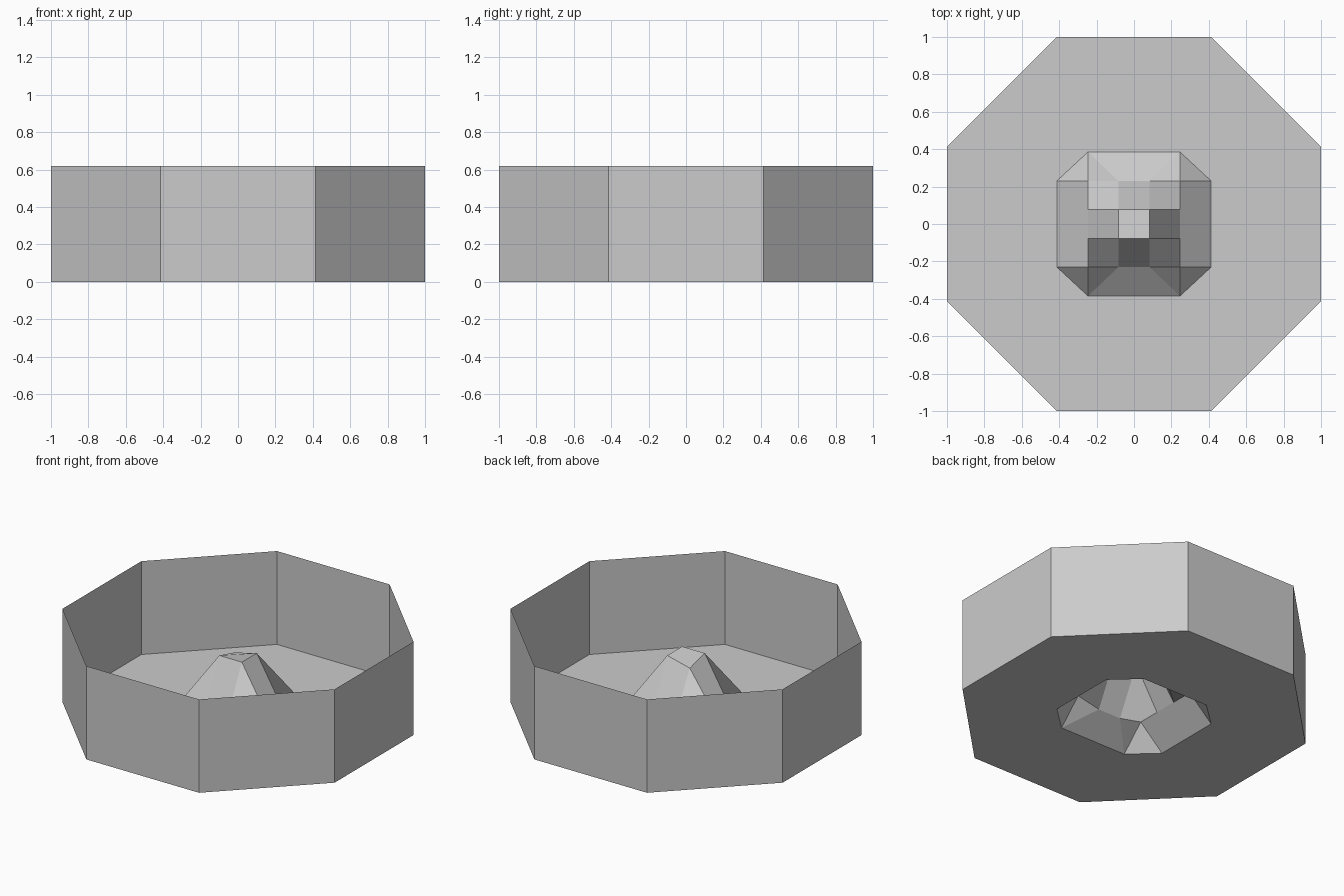
import bpy

if "Cube" in bpy.data.objects:
    bpy.data.objects.remove(bpy.data.objects["Cube"])

grey = bpy.data.materials.new("plain grey")
grey.diffuse_color = (0.6, 0.6, 0.6, 1)
grey.use_nodes = True
grey.node_tree.nodes["Principled BSDF"].inputs["Base Color"].default_value = grey.diffuse_color


def make(name, verts, faces):
    mesh = bpy.data.meshes.new(name)
    mesh.from_pydata(verts, [], faces)
    mesh.materials.append(grey)
    obj = bpy.data.objects.new(name, mesh)
    bpy.context.collection.objects.link(obj)
    return obj


def octagon(wide, short_x, short_y, deep, z):
    """Counter-clockwise eight-sided ring with cut corners."""
    return [(wide, -short_y, z), (wide, short_y, z), (short_x, deep, z), (-short_x, deep, z),
            (-wide, short_y, z), (-wide, -short_y, z), (-short_x, -deep, z), (short_x, -deep, z)]


# Grid lines of the central mound
X1, X2, X3 = 0.083, 0.246, 0.413
Y1, Y2, Y3 = 0.078, 0.23, 0.385
H = 0.62

outer = octagon(1, 0.414, 0.414, 1, 0)
rim = octagon(1, 0.414, 0.414, 1, H)
hole = octagon(X3, X2, Y2, Y3, 0)
ring = [(i, (i + 1) % 8) for i in range(8)]

# Thin outer wall
make("outer_wall", outer + rim, [(a, b, b + 8, a + 8) for a, b in ring])

# Floor with an eight-sided opening
make("floor", outer + hole, [(a, b, b + 8, a + 8) for a, b in ring])

# Hollow central mound: faces gathered by position and mirrored
verts, index, faces = [], {}, []


def vid(x, y, z):
    if x < 0 < y and abs(x) == X1 and y == Y1:
        z = 0.387                      # one dipped corner of the cap
    key = (x, y)
    if key not in index:
        index[key] = len(verts)
        verts.append((x, y, z))
    return index[key]


def add(points, sx, sy):
    ids = [vid(x * sx, y * sy, z) for x, y, z in points]
    faces.append(ids if sx * sy > 0 else ids[::-1])


cap = (X1, Y1, 0.427)
side = (X2, Y1, 0.155)
back = (X1, Y2, 0.12)
corner = (X2, Y2, 0.155)
foot_x = (X3, Y2, 0)
foot_y = (X2, Y3, 0)


def flip_x(p):
    return (-p[0], p[1], p[2])


def flip_y(p):
    return (p[0], -p[1], p[2])


add([cap, flip_x(cap), flip_y(flip_x(cap)), flip_y(cap)], 1, 1)
for s in (1, -1):
    # Straight flanks and their lower skirts
    add([flip_y(cap), flip_y(side), side, cap], s, 1)
    add([flip_y(side), flip_y(foot_x), foot_x, side], s, 1)
    add([cap, back, flip_x(back), flip_x(cap)], 1, s)
    add([back, foot_y, flip_x(foot_y), flip_x(back)], 1, s)
    for t in (1, -1):
        # Corner panels
        add([cap, side, corner, back], s, t)
        add([side, foot_x, corner], s, t)
        add([corner, foot_y, back], s, t)
        add([corner, foot_x, foot_y], s, t)

make("central_mound", verts, faces)
